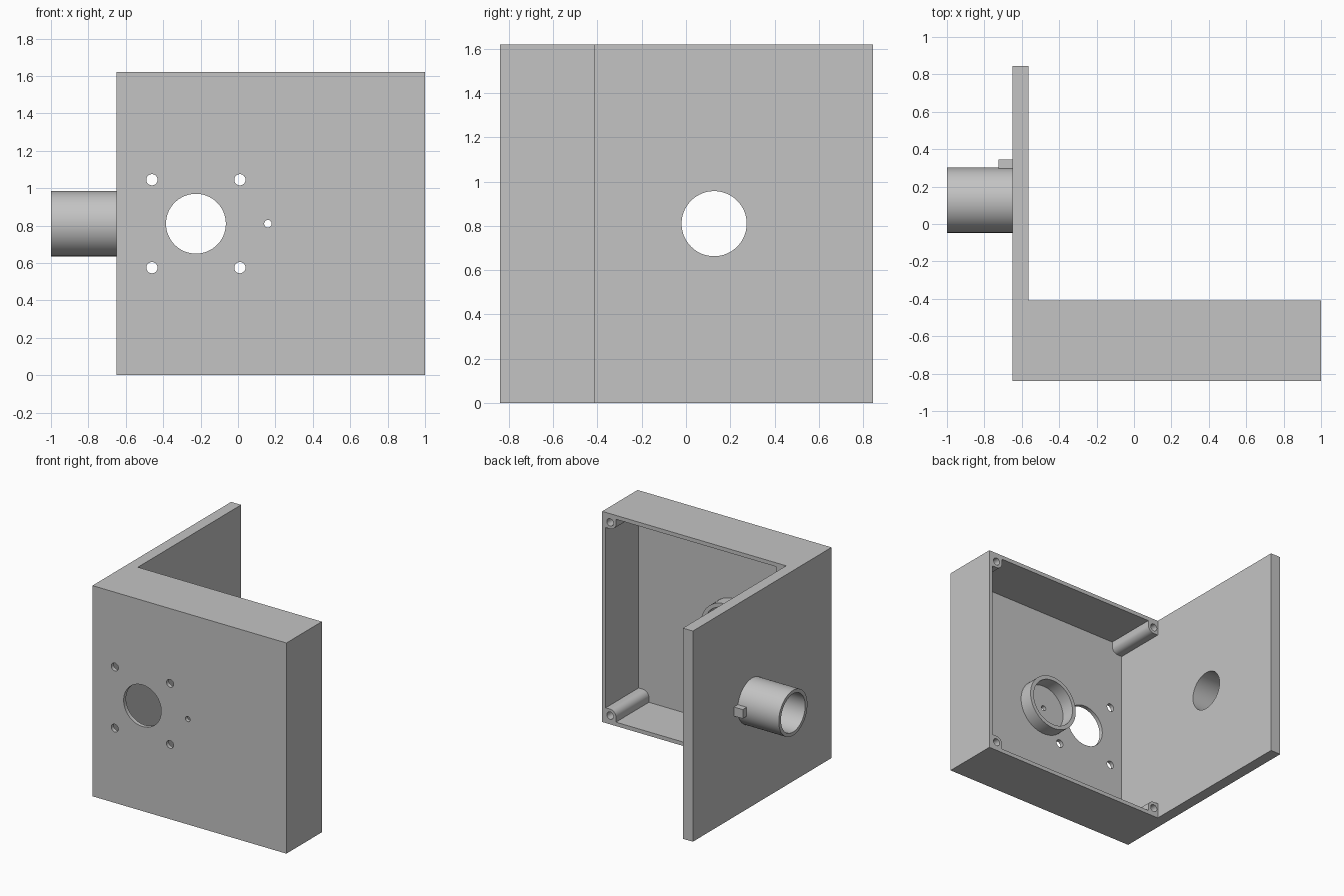
import bpy
import bmesh
from math import cos, sin, pi, radians
from mathutils import Matrix, Vector

cube = bpy.data.objects.get("Cube")
if cube:
    bpy.data.objects.remove(cube, do_unlink=True)

grey = bpy.data.materials.new("plain_grey")
grey.use_nodes = True
grey.diffuse_color = (0.55, 0.55, 0.55, 1)
grey.node_tree.nodes["Principled BSDF"].inputs["Base Color"].default_value = grey.diffuse_color

# Main dimensions
LEFT, RIGHT = -0.65, 1.0
FRONT, REAR, WING_END = -0.84, -0.41, 0.845
HEIGHT, MID = 1.62, 0.81
WALL = 0.03
PLATE_IN = -0.565
FLOOR = FRONT + WALL
BORE_Y = 0.127


def finish(name, bm):
    bmesh.ops.recalc_face_normals(bm, faces=bm.faces)
    mesh = bpy.data.meshes.new(name)
    bm.to_mesh(mesh)
    bm.free()
    mesh.materials.append(grey)
    obj = bpy.data.objects.new(name, mesh)
    bpy.context.collection.objects.link(obj)
    return obj


def box(name, x, y, z):
    bm = bmesh.new()
    bmesh.ops.create_cube(bm, size=1)
    for v in bm.verts:
        v.co = Vector([lo + (c + 0.5) * (hi - lo) for c, (lo, hi) in zip(v.co, (x, y, z))])
    return finish(name, bm)


def rod(name, axis, centre, radius, start, end, sides=64):
    """Cylinder along x or y; centre holds the other two coordinates."""
    bm = bmesh.new()
    bmesh.ops.create_cone(bm, cap_ends=True, segments=sides, radius1=radius,
                          radius2=radius, depth=end - start)
    mid = (start + end) / 2
    if axis == "X":
        turn, place = Matrix.Rotation(pi / 2, 4, "Y"), (mid, *centre)
    else:
        turn, place = Matrix.Rotation(pi / 2, 4, "X"), (centre[0], mid, centre[1])
    bmesh.ops.transform(bm, matrix=Matrix.Translation(place) @ turn, verts=bm.verts)
    return finish(name, bm)


def combine(obj, other, operation):
    mod = obj.modifiers.new(operation.lower(), "BOOLEAN")
    mod.operation, mod.solver, mod.object = operation, "EXACT", other
    bpy.context.view_layer.objects.active = obj
    bpy.ops.object.modifier_apply(modifier=mod.name)
    bpy.data.objects.remove(other, do_unlink=True)


def smooth(obj):
    bpy.ops.object.select_all(action="DESELECT")
    obj.select_set(True)
    bpy.context.view_layer.objects.active = obj
    bpy.ops.object.shade_smooth_by_angle(angle=radians(30))


# Case open at the back, with one side wall extended as a mounting plate
case = box("case_and_side_plate", (LEFT, RIGHT), (FRONT, REAR), (0, HEIGHT))
combine(case, box("plate", (LEFT, PLATE_IN), (FRONT, WING_END), (0, HEIGHT)), "UNION")
combine(case, box("cavity", (PLATE_IN, RIGHT - WALL), (FLOOR, REAR + 0.1),
                  (WALL, HEIGHT - WALL)), "DIFFERENCE")

# Front holes: large opening, four screw holes around it, one small hole
hole_x = -0.225
holes = [(hole_x, MID, 0.16), (0.16, MID, 0.02)]
holes += [(hole_x + sx * 0.235, MID + sz * 0.235, 0.03) for sx in (-1, 1) for sz in (-1, 1)]
for x, z, r in holes:
    combine(case, rod("drill", "Y", (x, z), r, FRONT - 0.1, FLOOR + 0.1), "DIFFERENCE")

# Bore through the side plate
combine(case, rod("drill", "X", (BORE_Y, MID), 0.147, LEFT - 0.1, PLATE_IN + 0.1), "DIFFERENCE")
smooth(case)

# Side tube with a small key block at its root
tube = rod("side_tube", "X", (BORE_Y, MID), 0.174, -1, LEFT)
combine(tube, rod("drill", "X", (BORE_Y, MID), 0.147, -1.1, LEFT + 0.1), "DIFFERENCE")
smooth(tube)
box("tube_key", (LEFT - 0.075, LEFT), (0.295, 0.345), (MID - 0.035, MID + 0.035))

# Ring on the inside of the front wall
ring = rod("inner_ring", "Y", (0.16, MID), 0.21, FLOOR, FLOOR + 0.105)
combine(ring, rod("drill", "Y", (0.16, MID), 0.18, FLOOR - 0.1, FLOOR + 0.3), "DIFFERENCE")
smooth(ring)

# Corner screw posts, each with one rounded inner edge
POST, CENTRE, ROUND = 0.087, 0.037, 0.05
for side, x0, sx in (("left", RIGHT - WALL, -1), ("right", PLATE_IN, 1)):
    for level, z0, sz in (("lower", WALL, 1), ("upper", HEIGHT - WALL, -1)):
        outline = [(0, 0), (POST, 0)]
        outline += [(CENTRE + ROUND * cos(i * pi / 24), CENTRE + ROUND * sin(i * pi / 24))
                    for i in range(13)]
        outline.append((0, POST))
        bm = bmesh.new()
        face = bm.faces.new([bm.verts.new((x0 + sx * u, FLOOR, z0 + sz * w)) for u, w in outline])
        new = bmesh.ops.extrude_face_region(bm, geom=[face])["geom"]
        bmesh.ops.translate(bm, vec=(0, REAR - FLOOR, 0),
                            verts=[g for g in new if isinstance(g, bmesh.types.BMVert)])
        post = finish(f"{level}_{side}_post", bm)
        combine(post, rod("drill", "Y", (x0 + sx * CENTRE, z0 + sz * CENTRE), 0.028,
                          REAR - 0.3, REAR + 0.1, 32), "DIFFERENCE")
        smooth(post)
